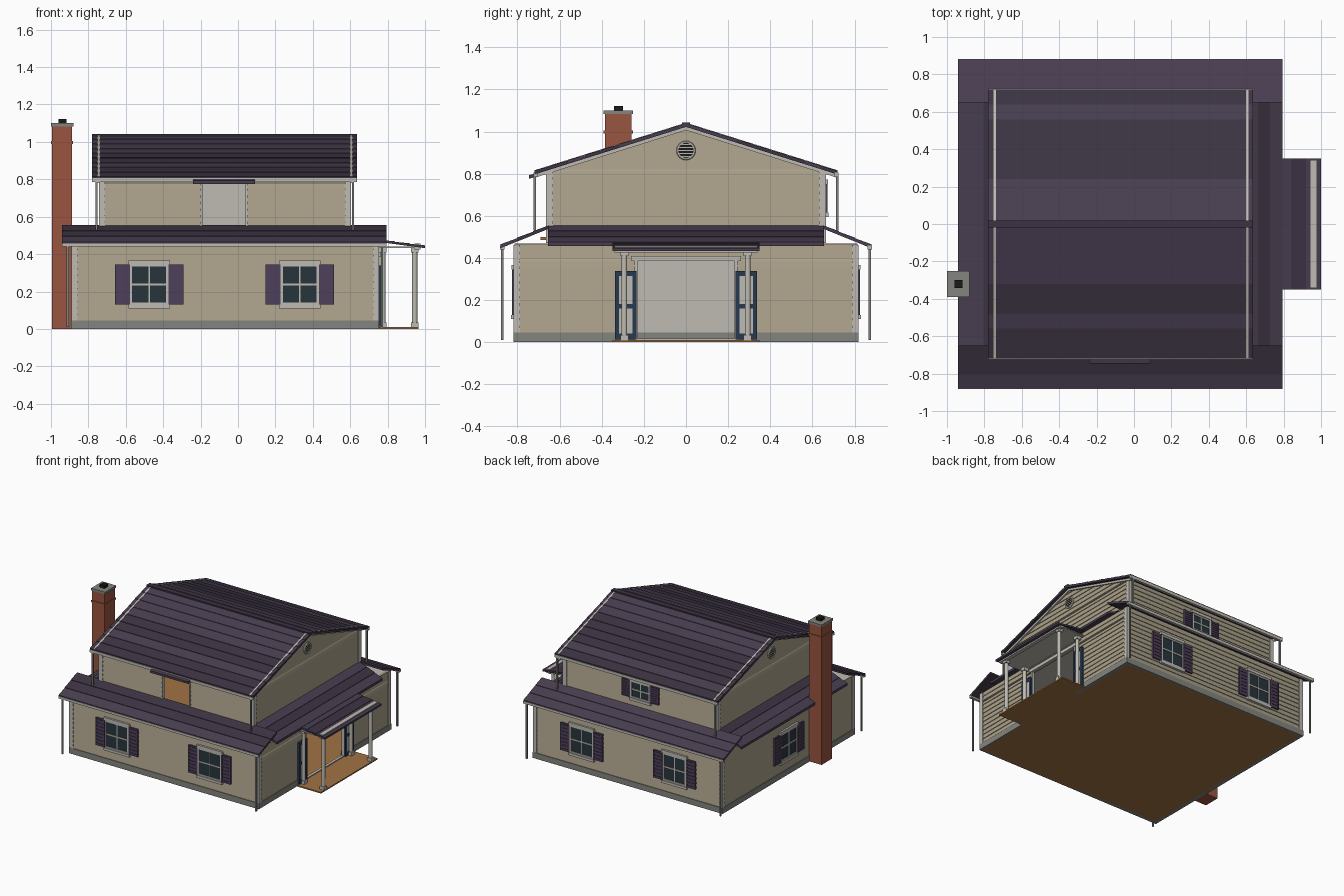
import bpy, bmesh, random
from math import pi, sin, cos

if "Cube" in bpy.data.objects:
    bpy.data.objects.remove(bpy.data.objects["Cube"])
random.seed(4)

def mat(name, r, g, b):
    m = bpy.data.materials.new(name)
    m.diffuse_color = (r, g, b, 1)
    m.use_nodes = True
    m.node_tree.nodes["Principled BSDF"].inputs["Base Color"].default_value = m.diffuse_color
    return m

TAN = mat("siding", .40, .35, .25)
TRIM = mat("trim", .52, .50, .45)
ROOF = mat("roof", .065, .047, .08)
ROOF2 = mat("roof_dark", .045, .033, .055)
PURPLE = mat("shutter", .075, .05, .10)
GLASS = mat("glass", .02, .035, .045)
BLUE = mat("door_blue", .02, .04, .08)
STONE = mat("stone", .23, .23, .21)
BRICK = mat("brick", .32, .09, .05)
WOOD = mat("wood", .36, .17, .06)
BLACK = mat("black", .01, .01, .01)
FRONT, RIGHT, BACK, LEFT = 0, pi / 2, pi, -pi / 2
FACES = [(0, 3, 2, 1), (4, 5, 6, 7), (0, 1, 5, 4), (1, 2, 6, 5), (2, 3, 7, 6), (3, 0, 4, 7)]

def box(x0, x1, y0, y1, z0, z1):
    return [(x, y, z) for z in (z0, z1) for x, y in ((x0, y0), (x1, y0), (x1, y1), (x0, y1))]

def build(name, hexes, mats, rot=0, loc=(0, 0, 0), pick=None):
    """One object from eight-cornered blocks; pick(block, face) selects the material slot."""
    verts, faces, idx = [], [], []
    for k, h in enumerate(hexes):
        n = len(verts)
        verts += h
        faces += [tuple(n + i for i in f) for f in FACES]
        idx += [pick(k, f) if pick else 0 for f in range(6)]
    me = bpy.data.meshes.new(name)
    me.from_pydata(verts, [], faces)
    for m in (mats if isinstance(mats, list) else [mats]):
        me.materials.append(m)
    for p, i in zip(me.polygons, idx):
        p.material_index = i
    ob = bpy.data.objects.new(name, me)
    ob.location, ob.rotation_euler = loc, (0, 0, rot)
    bpy.context.collection.objects.link(ob)
    return ob

def cylinder(name, r, z0, z1, x, y, m, n=16):
    bpy.ops.mesh.primitive_cylinder_add(vertices=n, radius=r, depth=z1 - z0, location=(x, y, (z0 + z1) / 2))
    ob = bpy.context.object
    ob.name = name
    ob.data.materials.append(m)
    bpy.ops.object.shade_smooth_by_angle()
    return ob

def wall(name, rot, d, u0, u1, z0, z1, hole=None, gable=False, step=.035):
    """Lapped boards facing outward at distance d; inner side is painted as trim."""
    zs = {z0, z1} | {z0 + step * i for i in range(int((z1 - z0) / step) + 1)}
    if hole:
        zs |= {hole[2], hole[3]}
    if gable:
        zs.add(.81)
    zs = sorted(z for z in zs if z0 <= z <= z1)
    out = []
    for a, b in zip(zs, zs[1:]):
        if b - a < 1e-4:
            continue
        spans = [(u0, u1)]
        if hole and hole[2] - 1e-5 <= a and b <= hole[3] + 1e-5:
            spans = [(u0, hole[0]), (hole[1], u1)]
        for s, e in spans:
            wa = min(1, (1.021 - a) / .21) if gable else 1
            wb = min(1, (1.021 - b) / .21) if gable else 1
            out.append([(s * wa, -d, a), (e * wa, -d, a), (e * wa, .02 - d, a), (s * wa, .02 - d, a),
                        (s * wb, .005 - d, b), (e * wb, .005 - d, b), (e * wb, .02 - d, b), (s * wb, .02 - d, b)])
    build(name, out, [TAN, TRIM], rot, pick=lambda k, f: int(f == 4))

def roof(name, rot, d0, z0, d1, z1, u0, u1, rows, t=.016):
    """Overlapping shingle courses from the eave (d0, z0) up to (d1, z1)."""
    out = []
    for i in range(rows):
        p, q = i / rows, (i + 1) / rows
        da, db = d0 + (d1 - d0) * p, d0 + (d1 - d0) * q
        za, zb = z0 + (z1 - z0) * p, z0 + (z1 - z0) * q
        out.append([(u0, -da, za - t), (u1, -da, za - t), (u1, -db, zb - t), (u0, -db, zb - t),
                    (u0, -da, za + .003), (u1, -da, za + .003), (u1, -db, zb), (u0, -db, zb)])
    tone = [random.random() < .35 for _ in out]
    build(name, out, [ROOF, ROOF2], rot, pick=lambda k, f: int(tone[k]))

def window(name, rot, d, u, z0, z1, w, sw):
    """Sash with cross bars, header, sill and louvred shutters."""
    loc = (cos(rot) * u + sin(rot) * d, sin(rot) * u - cos(rot) * d, 0)
    h, zm, f = w / 2, (z0 + z1) / 2, .012
    build(name + "_glass", [box(-h, h, -.003, .01, z0, z1)], GLASS, rot, loc)
    build(name + "_frame", [
        box(-h, -h + f, -.009, .005, z0, z1), box(h - f, h, -.009, .005, z0, z1),
        box(-h, h, -.009, .005, z0, z0 + f), box(-h, h, -.009, .005, z1 - f, z1),
        box(-h, h, -.007, .005, zm - .005, zm + .005), box(-.004, .004, -.006, .005, z0, z1),
        box(-h - .008, h + .008, -.014, .005, z1, z1 + .022),
        box(-h - .008, h + .008, -.016, .005, z0 - .02, z0)], TRIM, rot, loc)
    sh = []
    for s in (-1, 1):
        a, b = sorted((s * h, s * (h + sw)))
        sh += [box(a, b, -.007, .005, z0, z1), box(a, a + .01, -.012, 0, z0, z1), box(b - .01, b, -.012, 0, z0, z1)]
        n = 8
        sh += [box(a, b, -.011, 0, z0 + (z1 - z0) * i / n, z0 + (z1 - z0) * (i + .6) / n) for i in range(n)]
    build(name + "_shutters", sh, PURPLE, rot, loc)

# Foundation, floors and ceiling
build("ground_floor", [box(-.88, .745, -.81, .81, 0, .012)], WOOD)
build("foundation", [box(-.892, .755, -.82, -.79, 0, .045), box(-.892, .755, .79, .82, 0, .045),
                     box(-.892, -.86, -.82, .82, 0, .045), box(.725, .755, -.82, -.24, 0, .045),
                     box(.725, .755, .24, .82, 0, .045)], STONE)
build("ceiling", [box(-.88, .74, -.81, .81, .455, .468)], TRIM)
build("upper_floor", [box(-.735, .595, -.69, .655, .485, .5)], WOOD)

# Lower and upper walls
wall("lower_front_wall", FRONT, .815, -.887, .75, .045, .465)
wall("lower_back_wall", BACK, .815, -.75, .887, .045, .465)
wall("lower_left_wall", LEFT, .887, -.815, .815, .045, .468)
wall("lower_right_wall", RIGHT, .75, -.815, .815, .01, .468, (-.24, .24, .01, .385))
wall("upper_front_wall", FRONT, .66, -.74, .6, .47, .815, (-.195, .045, .50, .78))
wall("upper_back_wall", BACK, .66, -.6, .74, .47, .815)
wall("upper_left_wall", LEFT, .74, -.66, .66, .47, 1.02, gable=True)
wall("upper_right_wall", RIGHT, .6, -.66, .66, .47, 1.02, gable=True)

# Corner boards
def corners(name, x0, x1, y, z0, z1, w=.028, e=.004):
    out = []
    for sx, x in ((-1, x0), (1, x1)):
        for s in (-1, 1):
            xs, ys = sorted((x + sx * e, x - sx * w)), sorted((s * (y + e), s * (y - w)))
            out.append(box(*xs, *ys, z0, z1))
    build(name, out, TRIM)
corners("lower_corner_boards", -.887, .75, .815, .045, .462)
corners("upper_corner_boards", -.74, .6, .66, .47, .81)

# Roofs
for nm, rot, a, b in (("front", FRONT, -.78, .635), ("back", BACK, -.635, .78)):
    roof("main_roof_" + nm, rot, .72, .812, 0, 1.038, a, b, 9)
for nm, rot, a, b in (("front", FRONT, -.94, .795), ("back", BACK, -.795, .94)):
    roof("lower_roof_" + nm, rot, .88, .462, .65, .555, a, b, 3)
roof("lower_roof_right", RIGHT, .795, .472, .595, .555, -.655, .655, 3)
roof("lower_roof_left", LEFT, .94, .472, .735, .555, -.655, .655, 3)
roof("porch_roof", RIGHT, 1.0, .444, .76, .476, -.35, .35, 3, .012)
roof("upper_door_awning", FRONT, .745, .79, .655, .815, -.24, .09, 1, .014)
build("ridge_cap", [box(-.78, .635, -.02, .02, 1.028, 1.043)], ROOF2)

# Rake trim strips, gutters and downspouts
rake = []
for x in (-.745, .605):
    for s in (-1, 1):
        rake.append([(x + dx, s * y, z + dz) for dz in (-.03, .006)
                     for dx, y, z in ((-.006, .72, .81), (.006, .72, .81), (.006, 0, 1.036), (-.006, 0, 1.036))])
build("rake_trim", rake, TRIM)
gut, pipes = [], []
for s in (-1, 1):
    gut += [box(-.78, .635, *sorted((s * .705, s * .724)), .785, .806),
            box(-.94, .795, *sorted((s * .862, s * .883)), .44, .458)]
    pipes += [box(x - .006, x + .006, s * .717 - .006, s * .717 + .006, .53, .80) for x in (-.757, .615)]
    pipes += [box(x - .006, x + .006, s * .873 - .006, s * .873 + .006, .01, .45) for x in (-.91, .77)]
build("gutters", gut, TRIM)
build("downspouts", pipes, STONE)

# Windows
for x in (-.475, .33):
    window("front_window", FRONT, .815, x, .13, .345, .205, .08)
    window("back_window", BACK, .815, -x, .13, .345, .205, .08)
window("left_window", LEFT, .887, 0, .13, .345, .205, .08)
window("upper_back_window", BACK, .66, .07, .615, .75, .17, .075)

# Round gable vents
for x, s in ((-.74, -1), (.6, 1)):
    bpy.ops.mesh.primitive_torus_add(location=(x + s * .003, 0, .91), rotation=(0, pi / 2, 0), major_radius=.039,
                                     minor_radius=.007, major_segments=24, minor_segments=6)
    bpy.context.object.name = "vent_ring"
    bpy.context.object.data.materials.append(TRIM)
    disc = cylinder("vent_disc", .038, -.006, .006, x, 0, BLACK, 24)
    disc.location.z, disc.rotation_euler = .91, (0, pi / 2, 0)
    slats = []
    for i in range(-2, 3):
        w = (.036 ** 2 - (i * .014) ** 2) ** .5
        slats.append(box(x - .009, x + .009, -w, w, .907 + i * .014, .912 + i * .014))
    build("vent_slats", slats, TRIM)

# Door surrounds and open glazed doors
build("porch_door_frame", [box(.735, .762, -.26, .26, .385, .41), box(.735, .756, -.245, -.23, .01, .385),
                           box(.735, .756, .23, .245, .01, .385), box(.735, .756, -.24, .24, .008, .018)], TRIM)
build("upper_door_frame", [box(-.2, -.19, -.665, -.64, .5, .785), box(.04, .05, -.665, -.64, .5, .785)], TRIM)
for s in (-1, 1):
    a, b = sorted((s * .235, s * .337))
    build("porch_door", [box(.752, .768, a, a + .02, .012, .338), box(.752, .768, b - .02, b, .012, .338),
                         box(.752, .768, a, b, .012, .04), box(.752, .768, a, b, .16, .182),
                         box(.752, .768, a, b, .315, .338)], BLUE)
    build("porch_door_panes", [box(.756, .764, a + .01, b - .01, .03, .325)], TRIM)

# Porch deck, beam, ceiling and columns
build("porch_deck", [box(.745, .965, -.35, .35, 0, .01)], WOOD)
build("porch_beam", [box(.945, .975, -.34, .34, .425, .457), box(.75, .97, -.335, .335, .432, .44)], TRIM)
for x in (.775, .945):
    for y in (-.293, .293):
        cylinder("porch_column", .014, .03, .41, x, y, TRIM)
        build("column_base_and_cap", [box(x - .019, x + .019, y - .019, y + .019, a, b)
                                      for a, b in ((.01, .035), (.408, .432))], TRIM)

# Chimney
build("chimney", [box(-.995, -.887, -.385, -.258, 0, 1.085), box(-1, -.882, -.391, -.252, .99, 1.005)], BRICK)
build("chimney_cap", [box(-1, -.88, -.391, -.252, 1.083, 1.1)], STONE)
build("chimney_flue", [box(-.96, -.917, -.343, -.30, 1.09, 1.122)], BLACK)
